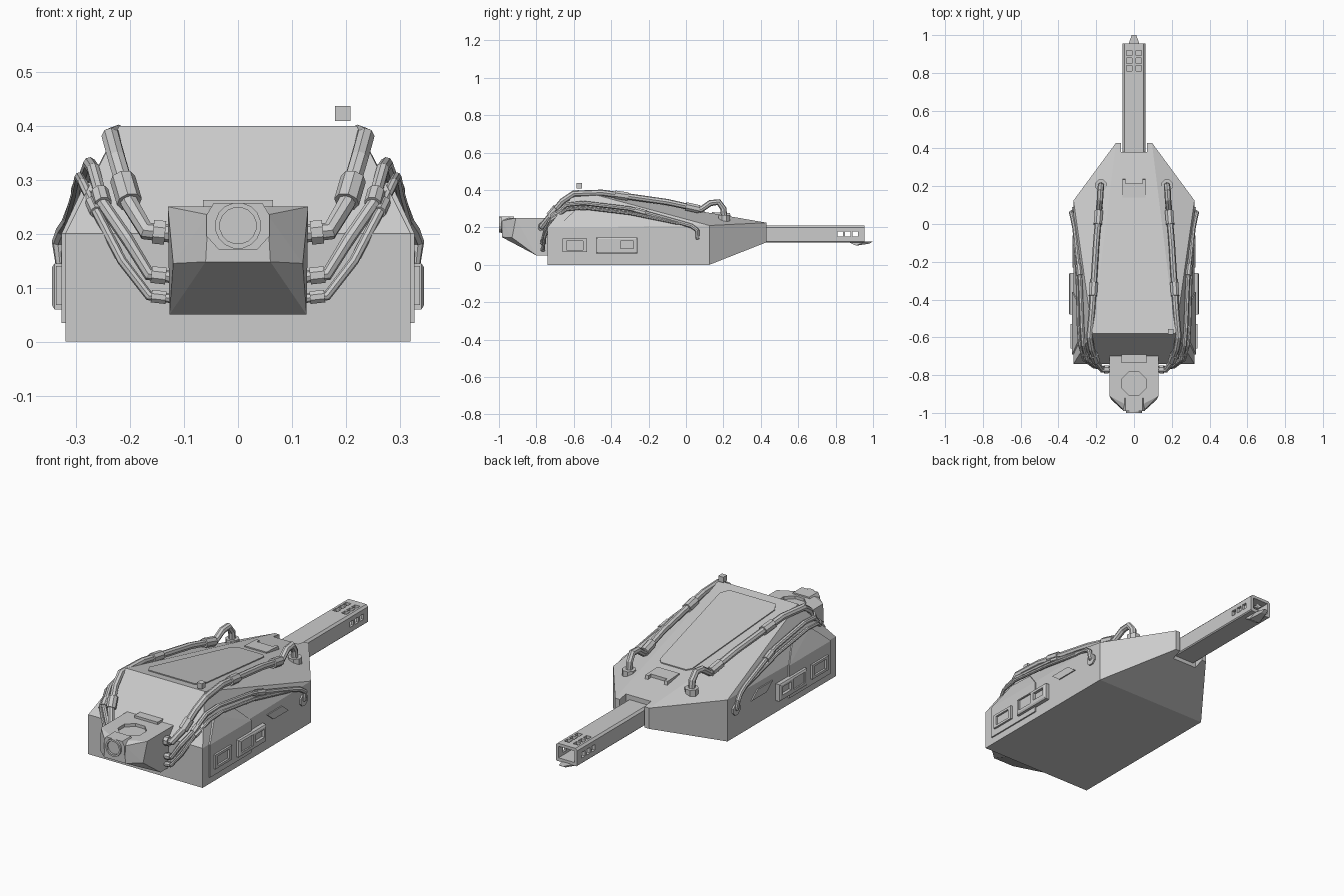
import bpy, bmesh
from math import pi, cos, sin
from mathutils import Vector

if "Cube" in bpy.data.objects:
    bpy.data.objects.remove(bpy.data.objects["Cube"], do_unlink=True)

grey = bpy.data.materials.new("plain grey")
grey.use_nodes = True
grey.diffuse_color = (0.6, 0.6, 0.6, 1)
grey.node_tree.nodes["Principled BSDF"].inputs["Base Color"].default_value = (0.6, 0.6, 0.6, 1)


def link(name, data):
    data.materials.append(grey)
    ob = bpy.data.objects.new(name, data)
    bpy.context.collection.objects.link(ob)
    return ob


def hull(name, points):
    """Convex solid around the points."""
    bm = bmesh.new()
    for p in points:
        bm.verts.new(p)
    res = bmesh.ops.convex_hull(bm, input=bm.verts)
    loose = [g for g in res["geom_interior"] if isinstance(g, bmesh.types.BMVert)]
    bmesh.ops.delete(bm, geom=loose, context="VERTS")
    bmesh.ops.dissolve_limit(bm, angle_limit=0.01, verts=bm.verts, edges=bm.edges)
    bmesh.ops.recalc_face_normals(bm, faces=bm.faces)
    me = bpy.data.meshes.new(name)
    bm.to_mesh(me)
    bm.free()
    return link(name, me)


def both(points):
    """Points plus their mirror images across x."""
    return points + [(-x, y, z) for x, y, z in points]


def box(name, x, y, z):
    return hull(name, [(a, b, c) for a in x for b in y for c in z])


def rod(name, a, b, r, sides=8):
    """Cylinder from a to b."""
    a, b = Vector(a), Vector(b)
    q = (b - a).to_track_quat("Z", "Y")
    rim = [q @ Vector((r * cos(t), r * sin(t), 0))
           for t in ((i + 0.5) * 2 * pi / sides for i in range(sides))]
    return hull(name, [e + v for e in (a, b) for v in rim])


def cut(ob, *cutters):
    """Subtract the cutters and remove them."""
    for c in cutters:
        m = ob.modifiers.new("cut", "BOOLEAN")
        m.operation, m.solver, m.object = "DIFFERENCE", "EXACT", c
    dg = bpy.context.evaluated_depsgraph_get()
    me = bpy.data.meshes.new_from_object(ob.evaluated_get(dg))
    ob.modifiers.clear()
    ob.data = me
    for c in cutters:
        bpy.data.objects.remove(c, do_unlink=True)


def pipe(name, side, points, r, sleeves):
    """Swept pipe with a wider sleeve on the listed (segment, from, to) spans."""
    pts = [Vector((side * x, y, z)) for x, y, z in points]
    cu = bpy.data.curves.new(name, "CURVE")
    cu.dimensions = "3D"
    cu.bevel_depth, cu.bevel_resolution, cu.use_fill_caps = r, 2, True
    sp = cu.splines.new("POLY")
    sp.points.add(len(pts) - 1)
    for p, v in zip(sp.points, pts):
        p.co = (*v, 1)
    sp.use_smooth = False
    link(name, cu)
    for i, t0, t1 in sleeves:
        a, b = pts[i], pts[i + 1]
        rod(name + "_sleeve", a.lerp(b, t0), a.lerp(b, t1), r * 1.4)


# Hull: slab with sloped front, leaning upper sides and a tapered rear
body = hull("body", both([
    (0.32, -0.74, 0), (0.32, 0.125, 0), (0.095, 0.43, 0.12),
    (0.32, -0.74, 0.2), (0.32, 0.125, 0.21), (0.095, 0.43, 0.225),
    (0.22, -0.58, 0.4)]))
cut(body, box("notch", (-0.07, 0.07), (0.38, 0.5), (0.1, 0.4)))


def deck(y):
    """Height of the sloping deck."""
    return 0.4 - 0.173 * (y + 0.58)


# Deck plate, rear bracket and small sensor block
hull("deck_plate", both([(x, y, deck(y) + dz) for dz in (-0.01, 0.005) for x, y in
     [(0.13, -0.53), (0.155, -0.49), (0.09, 0.08), (0.07, 0.1)]]))
bracket = hull("rear_bracket", both([(0.062, y, deck(y) + dz)
               for y, dz in [(0.14, -0.01), (0.14, 0.006), (0.235, 0.018), (0.24, -0.01)]]))
cut(bracket, box("slot", (-0.045, 0.045), (0.215, 0.3), (0.2, 0.4)))
box("sensor_block", (0.18, 0.208), (-0.585, -0.555), (0.409, 0.437))

# Rear boom with hollow end and vent holes
boom = hull("boom", [(x, y, z) for y in (0.37, 0.955) for x, z in
            [(s * a, b) for s in (1, -1) for a, b in
             [(0.05, 0.21), (0.06, 0.2), (0.06, 0.125), (0.055, 0.12)]]])
holes = [box("bore", (-0.045, 0.045), (0.8, 1), (0.137, 0.195))]
for y in (0.825, 0.865, 0.905):
    for x in (-0.025, 0.025):
        holes.append(box("vent", (x - 0.014, x + 0.014), (y - 0.014, y + 0.014), (0.19, 0.25)))
    for s in (1, -1):
        holes.append(box("vent", (s * 0.04, s * 0.1), (y - 0.014, y + 0.014), (0.15, 0.178)))
cut(boom, *holes)
hull("boom_tip", both([(0.03, 0.87, 0.121), (0.03, 0.91, 0.102), (0.03, 0.95, 0.121),
                       (0.012, 1, 0.125), (0.012, 0.98, 0.113)]))

# Front head with top hatch recess, nose collar and ring
head = hull("head", both([
    (0.13, -0.7, 0.25), (0.13, -0.91, 0.25), (0.12, -0.93, 0.145),
    (0.127, -0.8, 0.05), (0.127, -0.73, 0.05),
    (0.055, -0.985, 0.235), (0.06, -0.985, 0.148), (0.055, -0.95, 0.25)]))
cut(head, rod("hatch_cut", (0, -0.845, 0.235), (0, -0.845, 0.3), 0.068))
hull("nose_collar", both([(x, y, z) for y in (-0.99, -0.92) for x, z in
     [(0.045, 0.257), (0.058, 0.235), (0.058, 0.195), (0.035, 0.17)]]))
ring = rod("nose_ring", (0, -1, 0.215), (0, -0.95, 0.215), 0.043, 16)
cut(ring, rod("ring_cut", (0, -1.1, 0.215), (0, -0.98, 0.215), 0.034, 16))
box("head_bracket", (-0.065, 0.065), (-0.735, -0.69), (0.24, 0.262))

UPPER = [(0.12, -0.77, 0.2), (0.17, -0.77, 0.205), (0.2, -0.73, 0.255), (0.225, -0.66, 0.34),
         (0.236, -0.6, 0.38), (0.222, -0.45, 0.385), (0.2, -0.1, 0.335), (0.185, 0.08, 0.295),
         (0.18, 0.13, 0.33), (0.178, 0.175, 0.335), (0.175, 0.2, 0.3), (0.175, 0.205, 0.24)]
OUTER = [(0.12, -0.765, 0.12), (0.165, -0.765, 0.125), (0.205, -0.75, 0.19),
         (0.25, -0.715, 0.255), (0.268, -0.64, 0.32), (0.275, -0.55, 0.33), (0.285, -0.3, 0.3),
         (0.315, -0.02, 0.222), (0.325, 0.03, 0.207), (0.333, 0.06, 0.185), (0.328, 0.062, 0.145),
         (0.3, 0.062, 0.135)]
LOWER = [(0.12, -0.765, 0.08), (0.165, -0.765, 0.085), (0.215, -0.755, 0.15),
         (0.262, -0.72, 0.24), (0.288, -0.64, 0.295), (0.294, -0.55, 0.305),
         (0.3, -0.3, 0.275), (0.315, -0.04, 0.222)]

for s, tag in ((1, "left"), (-1, "right")):
    # Hoses, their sockets and end flanges
    pipe(tag + "_deck_hose", s, UPPER, 0.017,
         [(0, 0.3, 0.75), (2, 0.05, 0.55), (5, 0.2, 0.4), (6, 0.55, 0.95)])
    pipe(tag + "_side_hose", s, OUTER, 0.012, [(0, 0.3, 0.9), (3, 0, 0.35), (6, 0.1, 0.3)])
    pipe(tag + "_thin_hose", s, LOWER, 0.009, [(0, 0.3, 0.9), (3, 0, 0.35)])
    rod(tag + "_deck_flange", (s * 0.175, 0.205, 0.23), (s * 0.175, 0.205, 0.265), 0.033)
    rod(tag + "_side_flange", (s * 0.31, 0.062, 0.14), (s * 0.328, 0.062, 0.14), 0.03)

    # Armour panel wrapping from the wall onto the leaning upper side
    hull(tag + "_side_panel", [(s * (x - d), y, z) for d in (0, 0.03) for x, y, z in
         [(0.327, -0.69, 0.035), (0.327, -0.36, 0.035), (0.327, -0.36, 0.2),
          (0.327, -0.69, 0.2), (0.283, -0.59, 0.295), (0.283, -0.45, 0.29)]])

    # Side window, equipment box and slanted plate
    window = box(tag + "_window_frame", (s * 0.3, s * 0.337), (-0.66, -0.53), (0.068, 0.14))
    cut(window, box("opening", (s * 0.322, s * 0.4), (-0.64, -0.55), (0.08, 0.128)))
    gear = hull(tag + "_equipment_box", [(s * x, y, z) for x, i in ((0.3, 0), (0.34, 0), (0.345, 0.008))
                for y in (-0.48 + i, -0.26 - i) for z in (0.06 + i, 0.145 - i)])
    cut(gear, box("pocket", (s * 0.33, s * 0.4), (-0.35, -0.28), (0.087, 0.127)),
        box("groove", (s * 0.338, s * 0.4), (-0.46, -0.37), (0.08, 0.135)))
    hull(tag + "_slanted_plate", [(s * x, y, z) for x in (0.315, 0.326) for y, z in
         [(-0.23, 0.175), (-0.11, 0.175), (-0.06, 0.135), (-0.18, 0.135)]])
